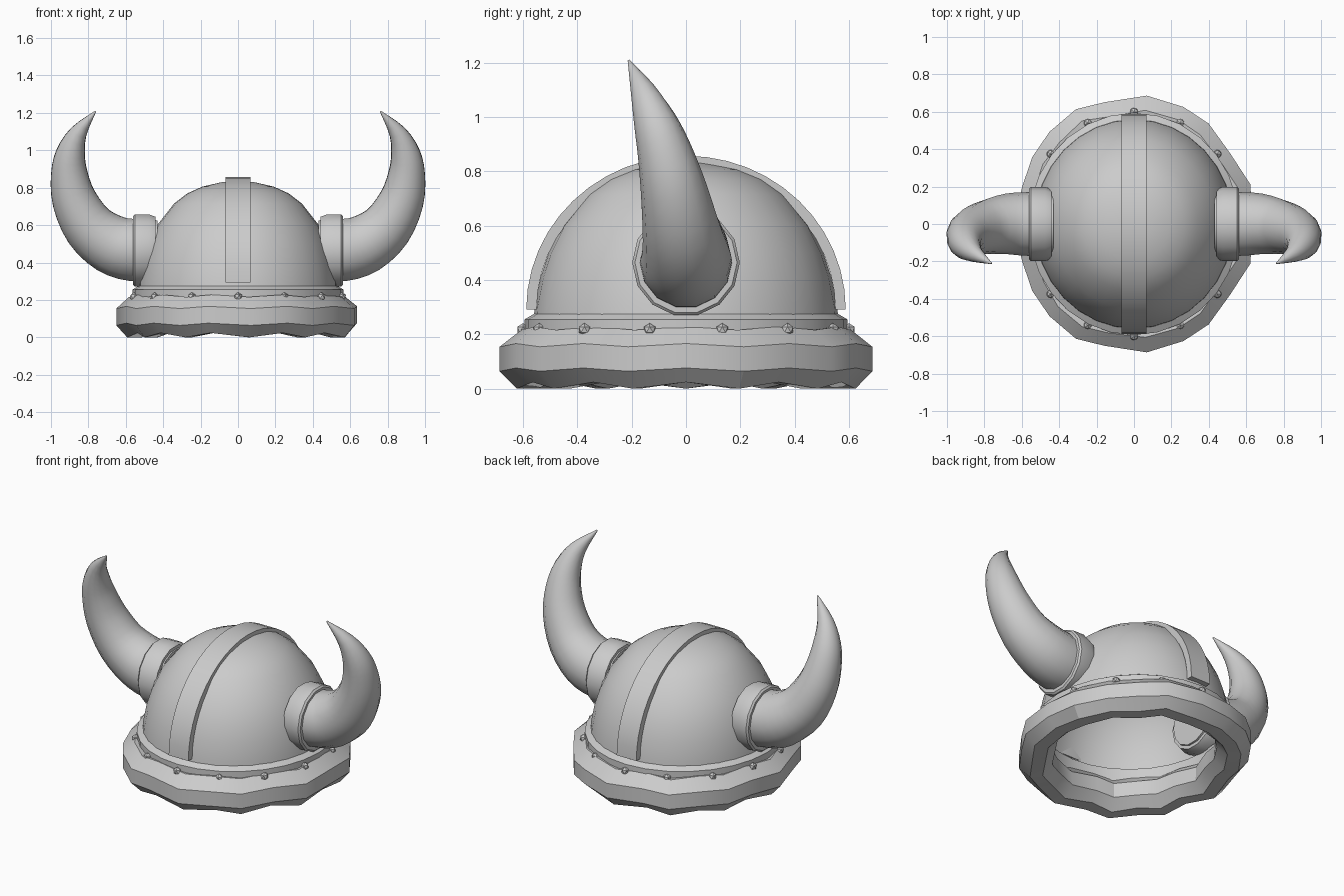
import bpy, bmesh, math, random
from mathutils import Vector

if "Cube" in bpy.data.objects:
    bpy.data.objects.remove(bpy.data.objects["Cube"])

random.seed(4)
SX = 0.95  # helmet is slightly narrower than it is deep

grey = bpy.data.materials.new("plain grey")
grey.diffuse_color = (0.6, 0.6, 0.6, 1)
grey.use_nodes = True
grey.node_tree.nodes["Principled BSDF"].inputs["Base Color"].default_value = grey.diffuse_color


def finish(name, bm, smooth=True, angle=30):
    bmesh.ops.remove_doubles(bm, verts=bm.verts, dist=1e-4)
    bmesh.ops.recalc_face_normals(bm, faces=bm.faces)
    mesh = bpy.data.meshes.new(name)
    bm.to_mesh(mesh)
    bm.free()
    ob = bpy.data.objects.new(name, mesh)
    bpy.context.collection.objects.link(ob)
    mesh.materials.append(grey)
    if smooth:
        bpy.ops.object.select_all(action='DESELECT')
        ob.select_set(True)
        bpy.context.view_layer.objects.active = ob
        bpy.ops.object.shade_smooth_by_angle(angle=math.radians(angle))
    return ob


def loft(name, rings, loop_rings=False, loop_pts=True, caps=False, angle=30):
    """Skin a list of equal-length point rings."""
    bm = bmesh.new()
    vs = [[bm.verts.new(p) for p in ring] for ring in rings]
    n, m = len(vs), len(vs[0])
    for i in range(n if loop_rings else n - 1):
        for j in range(m if loop_pts else m - 1):
            a, b = vs[i], vs[(i + 1) % n]
            k = (j + 1) % m
            bm.faces.new((a[j], a[k], b[k], b[j]))
    if caps:
        bm.faces.new(vs[0])
        bm.faces.new(vs[-1])
    return finish(name, bm, angle=angle)


def lathe(name, profile, segs, closed=False, angle=30):
    """Turn an (r, z) profile about z, squeezed in x."""
    rings = [[(SX * r * math.sin(t), r * math.cos(t), z)
              for t in (2 * math.pi * j / segs for j in range(segs))]
             for r, z in profile]
    return loft(name, rings, loop_rings=closed, angle=angle)


# Dome and the flat band around its foot
lathe("dome", [(0, .832), (.09, .83), (.2, .806), (.285, .77), (.36, .715), (.455, .60),
               (.505, .50), (.535, .41), (.557, .30), (.565, .2)], 32, angle=40)
lathe("brow_band", [(.54, .14), (.594, .14), (.594, .255), (.56, .275), (.54, .275)], 28, True)

# Wavy trim: eight-sided tube with uneven segment angles, mirrored front to back
half = [(-90, .685), (-72, .66), (-58, .675), (-44, .685), (-28, .695), (-14.5, .672),
        (6, .69), (24, .685), (38, .682), (55, .66), (72, .688), (90, .67)]
around = half + [(180 - a, r) for a, r in reversed(half[1:-1])]
section = [(0, .16), (0, .07), (-.06, .012), (-.14, .012),
           (-.2, .07), (-.2, .16), (-.14, .215), (-.075, .222)]
rings = []
for i, (a, r) in enumerate(around):
    t = math.radians(a)
    lift = .012 if i % 2 else -.012
    rings.append([])
    for dr, z in section:
        rr = r + dr + random.uniform(-.006, .006) * (dr != 0)
        zz = z + lift * (1 if z < .05 else .5)
        rings[-1].append((SX * rr * math.sin(t), rr * math.cos(t), zz))
loft("wavy_trim", rings, loop_rings=True)

# Rivets on the band
for i in range(14):
    t = 2 * math.pi * i / 14
    bm = bmesh.new()
    bmesh.ops.create_icosphere(bm, subdivisions=1, radius=.024)
    bmesh.ops.translate(bm, verts=bm.verts,
                        vec=(SX * .6 * math.sin(t), .6 * math.cos(t), .217))
    finish(f"rivet_{i + 1}", bm, smooth=False)

# Crest strip arching from front to back
rings = []
for i in range(25):
    t = math.pi * i / 24
    c, s = -math.cos(t), math.sin(t)
    o, n = (.588 * c, .292 + .565 * s), (.55 * c, .292 + .525 * s)
    rings.append([(-.068, *n), (-.068, *o), (.068, *o), (.068, *n)])
loft("crest_strip", rings, caps=True)

# Horns and their collars
path = [(.43, 0, .465, .165), (.565, 0, .467, .17), (.68, 0, .50, .162),
        (.795, -.018, .59, .143), (.875, -.046, .735, .122), (.902, -.08, .875, .1),
        (.895, -.115, .985, .079), (.853, -.158, 1.095, .047), (.762, -.211, 1.208, .004)]


def smooth_path(pts, steps=3):
    """Catmull-Rom through points that carry their radius."""
    p = [Vector(q) for q in pts]
    p = [2 * p[0] - p[1]] + p + [2 * p[-1] - p[-2]]
    out = []
    for i in range(1, len(p) - 2):
        a, b, c, d = p[i - 1:i + 3]
        for k in range(steps):
            u = k / steps
            out.append(.5 * (2 * b + (c - a) * u + (2 * a - 5 * b + 4 * c - d) * u * u
                             + (3 * b - a - 3 * c + d) * u ** 3))
    return out + [p[-2]]


pts = smooth_path(path)
horn = []
for i, q in enumerate(pts):
    tan = (pts[min(i + 1, len(pts) - 1)] - pts[max(i - 1, 0)]).to_3d().normalized()
    side = (Vector((0, 1, 0)) - tan * tan.y).normalized()
    up = tan.cross(side)
    horn.append([q.to_3d() + q.w * (math.cos(t) * side + math.sin(t) * up)
                 for t in (2 * math.pi * j / 14 for j in range(14))])

collar = [(.44, .15), (.44, .185), (.475, .198), (.552, .198), (.562, .188), (.562, .15)]
for name, s in (("left", -1), ("right", 1)):
    loft(name + "_horn", [[(s * v.x, v.y, v.z) for v in r] for r in horn],
         caps=True, angle=50)
    loft(name + "_horn_collar",
         [[(s * x, r * math.cos(t), .464 + r * math.sin(t))
           for t in (2 * math.pi * j / 14 for j in range(14))] for x, r in collar],
         loop_rings=True)
